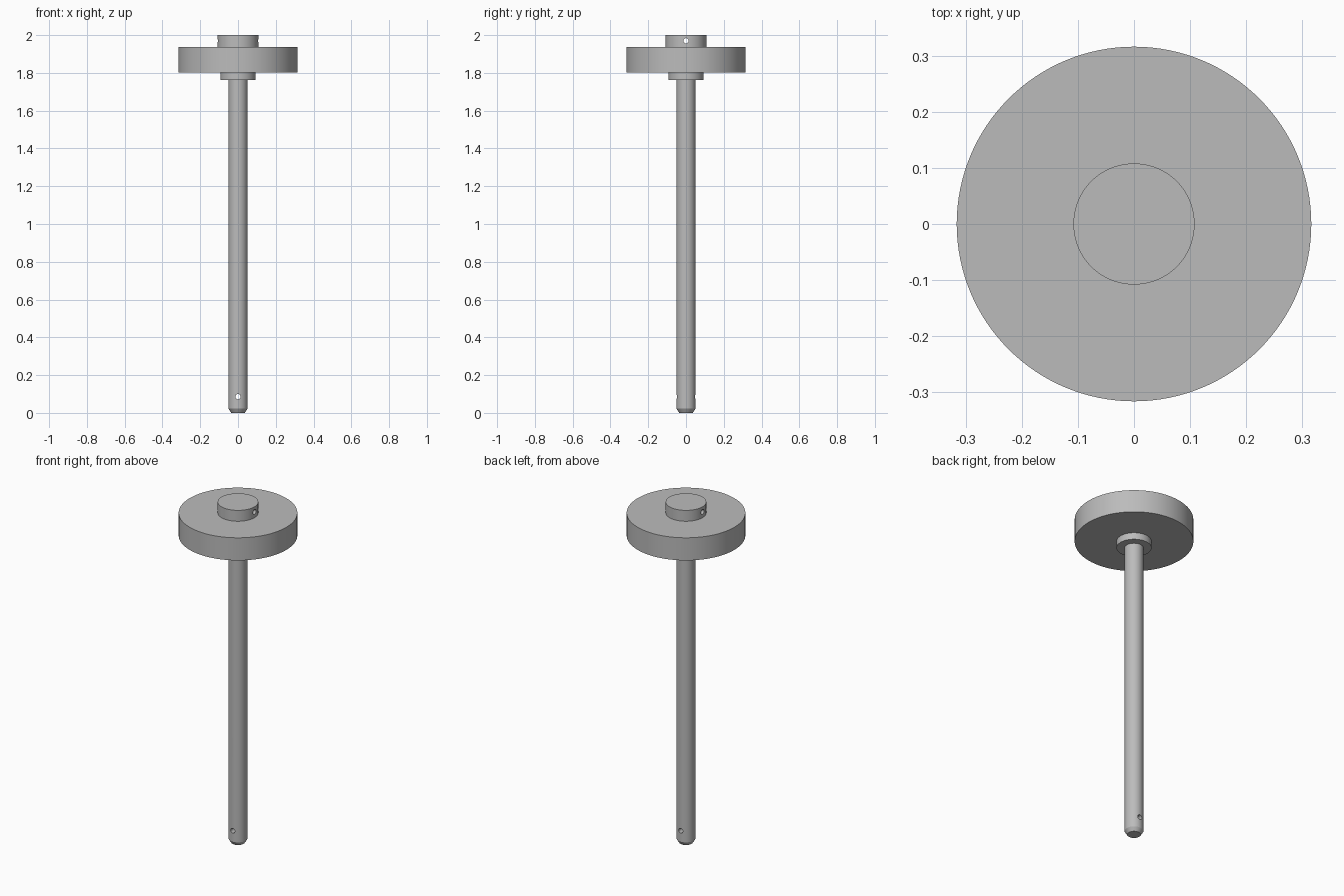
import bpy
import math

if "Cube" in bpy.data.objects:
    bpy.data.objects.remove(bpy.data.objects["Cube"], do_unlink=True)

steel = bpy.data.materials.new("plain grey steel")
steel.use_nodes = True
grey = (0.5, 0.5, 0.5, 1)
steel.diffuse_color = grey
steel.node_tree.nodes["Principled BSDF"].inputs["Base Color"].default_value = grey


def cylinder(name, radius, low, high, sides=96):
    bpy.ops.mesh.primitive_cylinder_add(vertices=sides, radius=radius, depth=high - low,
                                        location=(0, 0, (low + high) / 2))
    obj = bpy.context.object
    obj.name = name
    obj.data.materials.append(steel)
    return obj


def drill(obj, radius, z, rotation):
    # Cross hole right through the part
    bpy.ops.mesh.primitive_cylinder_add(vertices=32, radius=radius, depth=1,
                                        location=(0, 0, z), rotation=rotation)
    cutter = bpy.context.object
    cutter.hide_render = True
    cutter.data.materials.append(steel)
    mod = obj.modifiers.new("cross hole", "BOOLEAN")
    mod.operation = "DIFFERENCE"
    mod.solver = "EXACT"
    mod.object = cutter
    bpy.ops.object.select_all(action="DESELECT")
    obj.select_set(True)
    bpy.context.view_layer.objects.active = obj
    bpy.ops.object.modifier_apply(modifier=mod.name)
    bpy.data.objects.remove(cutter, do_unlink=True)


# Shaft with a tapered tip and a pin hole near the bottom
shaft = cylinder("shaft", 0.05, 0.022, 1.765)
bpy.ops.mesh.primitive_cone_add(vertices=96, radius1=0.036, radius2=0.05, depth=0.022,
                                location=(0, 0, 0.011))
tip = bpy.context.object
tip.name = "shaft_tip"
tip.data.materials.append(steel)
drill(shaft, 0.014, 0.086, (math.pi / 2, 0, 0))

# Wheel, the collar under it and the hub on top
collar = cylinder("lower_collar", 0.093, 1.763, 1.803)
wheel = cylinder("wheel", 0.316, 1.803, 1.936, 128)
hub = cylinder("upper_hub", 0.108, 1.936, 2.0)
drill(hub, 0.014, 1.97, (0, math.pi / 2, 0))

# Smooth round walls, crisp rims
bpy.ops.object.select_all(action="DESELECT")
for part in (shaft, tip, collar, wheel, hub):
    part.select_set(True)
bpy.context.view_layer.objects.active = shaft
bpy.ops.object.shade_smooth_by_angle(angle=math.radians(30))
